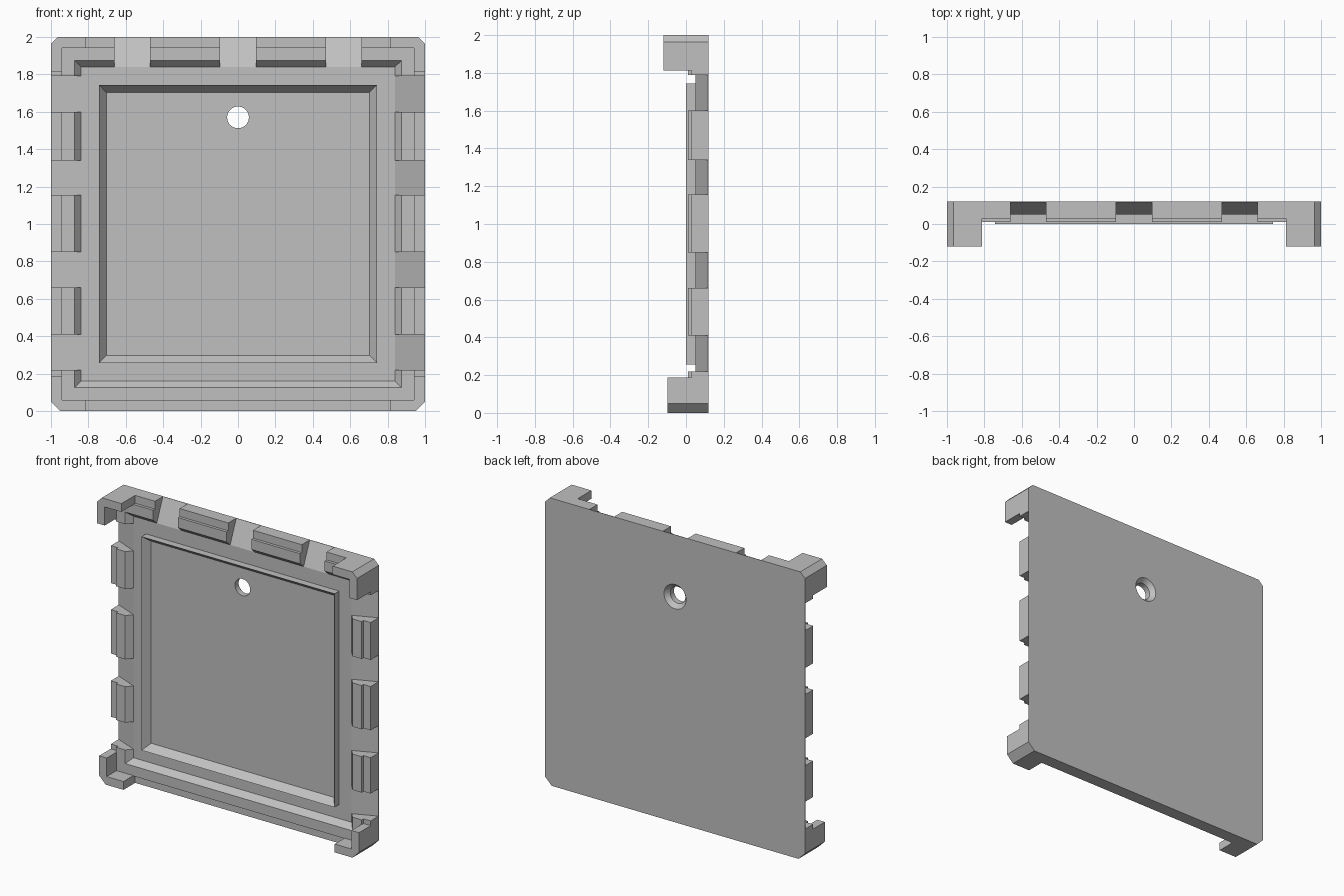
import bpy, bmesh, math
from mathutils import Vector

if "Cube" in bpy.data.objects:
    bpy.data.objects.remove(bpy.data.objects["Cube"], do_unlink=True)

grey = bpy.data.materials.new("plain_grey")
grey.use_nodes = True
GREY = (0.53, 0.53, 0.53, 1)
grey.diffuse_color = GREY
grey.node_tree.nodes["Principled BSDF"].inputs["Base Color"].default_value = GREY

BACK, FLOOR = 0.12, 0.05


def finish(name, bm):
    bmesh.ops.recalc_face_normals(bm, faces=bm.faces[:])
    mesh = bpy.data.meshes.new(name)
    bm.to_mesh(mesh)
    bm.free()
    obj = bpy.data.objects.new(name, mesh)
    mesh.materials.append(grey)
    bpy.context.collection.objects.link(obj)
    return obj


def loft(name, rings, caps=True, closed=False):
    """Skin a list of equal point rings."""
    bm = bmesh.new()
    vs = [[bm.verts.new(p) for p in ring] for ring in rings]
    pairs = list(zip(vs, vs[1:])) + ([(vs[-1], vs[0])] if closed else [])
    for a, b in pairs:
        for i in range(len(a)):
            j = (i + 1) % len(a)
            bm.faces.new((a[i], a[j], b[j], b[i]))
    if caps and not closed:
        bm.faces.new(vs[0])
        bm.faces.new(vs[-1])
    return finish(name, bm)


# Central panel
core = loft("panel", [[(-.84, y, .16), (.84, y, .16), (.84, y, 1.84), (-.84, y, 1.84)]
                      for y in (FLOOR, BACK)])

# Screw hole, countersunk from the back
def circle(r, y, n=40):
    return [(r * math.cos(math.tau * i / n), y, 1.57 + r * math.sin(math.tau * i / n))
            for i in range(n)]

cutter = loft("hole_cutter", [circle(.058, 0), circle(.058, .09),
                              circle(.085, BACK), circle(.085, .2)])
cutter.hide_render = True
cut = core.modifiers.new("hole", "BOOLEAN")
cut.object = cutter
cut.operation = "DIFFERENCE"
cut.solver = "EXACT"
bpy.context.view_layer.objects.active = core
bpy.ops.object.modifier_apply(modifier=cut.name)
bpy.data.objects.remove(cutter, do_unlink=True)

# Raised square ridge, sloped on its inner side
def square(h, y):
    return [(-h, y, 1 - h), (h, y, 1 - h), (h, y, 1 + h), (-h, y, 1 + h)]

loft("square_ridge", [square(.743, 0), square(.703, FLOOR), square(.703, .06),
                      square(.743, .06)], closed=True)

# Rim pieces: (inset from edge, depth) profiles run along each edge
TOOTH = [(0, BACK), (0, .03), (.055, .03), (.055, .01), (.125, .01),
         (.16, FLOOR), (.16, BACK)]
NOTCH = [(0, BACK), (0, .117), (.16, FLOOR), (.16, BACK)]
EDGES = {
    "left": lambda d, y, t: (1 - d, y, t),
    "right": lambda d, y, t: (d - 1, y, t),
    "top": lambda d, y, t: (t, y, 2 - d),
    "bottom": lambda d, y, t: (t, y, d),
}


def run(edge, stops):
    """Alternate teeth and notches between the stops."""
    for i, (a, b) in enumerate(zip(stops, stops[1:])):
        kind, profile = (("notch", NOTCH) if i % 2 else ("tooth", TOOTH))
        loft(f"{edge}_{kind}_{i // 2 + 1}",
             [[EDGES[edge](d, y, t) for d, y in profile] for t in (a, b)])


for side in ("left", "right"):
    run(side, [.05, .22, .41, .66, .85, 1.155, 1.34, 1.6, 1.79, 1.95])
run("top", [-.95, -.66, -.47, -.095, .095, .47, .66, .95])
run("bottom", [-.95, .95])

# L-shaped corner brackets with a chamfered outer corner
def bracket(name, sx, top, front, c):
    pts = [(0, .187), (0, c), (c, 0), (.187, 0), (.187, .058), (.058, .058), (.058, .187)]
    loft(name, [[(sx * (1 - u), y, 2 - v if top else v) for u, v in pts]
                for y in (front, BACK)])


for sx, side in ((1, "left"), (-1, "right")):
    bracket(f"top_{side}_bracket", sx, True, -.12, .036)
    bracket(f"bottom_{side}_bracket", sx, False, -.098, .05)
